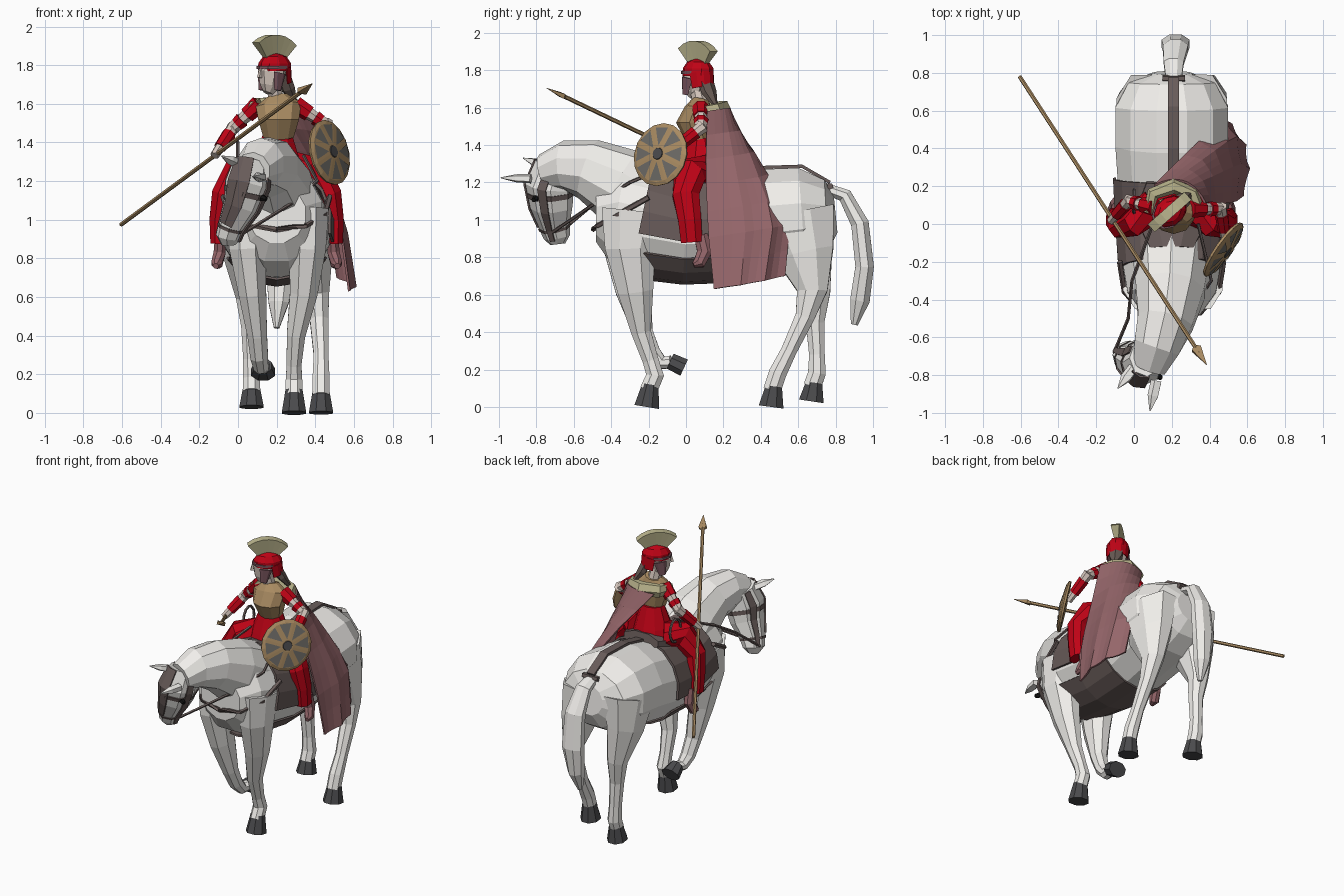
import bpy, bmesh
from math import sin, cos, pi, radians
from mathutils import Vector as V

MATS = {}
RED, TAN, BROWN, CAPE = (190, 10, 28), (168, 138, 98), (104, 92, 90), (148, 102, 106)
SKIN, DARK, CREAM, HELM = (215, 200, 190), (76, 76, 78), (188, 182, 142), (118, 84, 92)
WHITE = (240, 238, 234)
X = V((1, 0, 0))


def mesh(name, verts, faces, color):
    bm = bmesh.new()
    vs = [bm.verts.new(v) for v in verts]
    for f in faces:
        bm.faces.new([vs[i] for i in f])
    bmesh.ops.recalc_face_normals(bm, faces=bm.faces)
    me = bpy.data.meshes.new(name)
    bm.to_mesh(me)
    bm.free()
    ob = bpy.data.objects.new(name, me)
    bpy.context.collection.objects.link(ob)
    if color not in MATS:
        MATS[color] = bpy.data.materials.new("colour")
        MATS[color].diffuse_color = [(c / 255) ** 2.2 for c in color] + [1]
    me.materials.append(MATS[color])
    return ob


def loft(name, rings, color, closed=True):
    n = len(rings[0])
    faces = []
    for i in range(len(rings) - 1):
        for j in range(n if closed else n - 1):
            k = (j + 1) % n
            faces.append((i * n + j, i * n + k, (i + 1) * n + k, (i + 1) * n + j))
    if closed:
        faces += [tuple(range(n)), tuple(range((len(rings) - 1) * n, len(rings) * n))]
    return mesh(name, [v for r in rings for v in r], faces, color)


def tube(name, pts, color=WHITE, n=8, ref=X, arc=None, grow=1.03):
    """Loft elliptical sections (x, y, z, side radius, depth radius) along a path."""
    c = [V(p[:3]) for p in pts]
    rings = []
    for i, p in enumerate(pts):
        t = (c[min(i + 1, len(c) - 1)] - c[max(i - 1, 0)]).normalized()
        r = ref if abs(t.dot(ref)) < .93 else V((0, 0, 1))
        s = (r - t * t.dot(r)).normalized()
        d = t.cross(s)
        if arc:
            angles = [radians(arc[0] + (arc[1] - arc[0]) * j / n) for j in range(n + 1)]
        else:
            angles = [2 * pi * (j + .5) / n for j in range(n)]
        rings.append([c[i] + s * cos(a) * p[3] * grow + d * sin(a) * p[4] * grow for a in angles])
    return loft(name, rings, color, arc is None)


def cord(name, pts, r, color, n=5):
    return tube(name, [tuple(p) + (r, r) for p in pts], color, n)


def thicken(ob, t):
    m = ob.modifiers.new("thickness", 'SOLIDIFY')
    m.thickness = t
    m.offset = 0


# horse body and neck
body = [(.2, .8, 1.03, .1, .1), (.2, .75, 1.025, .23, .19), (.2, .62, 1.02, .3, .26),
        (.2, .42, 1.0, .3, .275), (.2, .2, .95, .285, .27), (.2, 0, .94, .275, .265),
        (.2, -.2, .98, .265, .285), (.2, -.37, 1.03, .235, .25), (.2, -.48, 1.03, .15, .15)]
tube("horse_body", body, n=12)
tube("horse_neck", [(.2, -.15, 1.05, .22, .24), (.19, -.36, 1.19, .185, .2), (.165, -.52, 1.27, .15, .16),
                    (.12, -.65, 1.29, .125, .13), (.08, -.76, 1.26, .09, .09)], n=10)

# horse head and ears
LAT = V((.85, -.4, -.3)).normalized()
head = [(.07, -.7, 1.29, .09, .11), (.05, -.73, 1.18, .11, .13), (.02, -.72, 1.07, .09, .115),
        (-.03, -.705, .97, .068, .085), (-.05, -.69, .91, .062, .072), (-.05, -.685, .87, .035, .04)]
tube("horse_head", head, ref=LAT)
for base, tip in (((.0, -.76, 1.29), (-.085, -.87, 1.33)), ((.12, -.83, 1.22), (.085, -.99, 1.225))):
    m = [(a + b) / 2 for a, b in zip(base, tip)]
    tube("horse_ear", [base + (.03, .025), tuple(m) + (.03, .022), tip + (.003, .003)], WHITE, 5)

# legs and hooves
legs = {
    "front_leg_planted": [(.36, -.28, 1.05, .115, .18), (.36, -.3, .85, .1, .14), (.34, -.27, .62, .075, .1),
                          (.3, -.24, .4, .05, .055), (.29, -.19, .25, .04, .045), (.29, -.165, .17, .045, .05),
                          (.29, -.2, .09, .045, .05)],
    "front_leg_raised": [(.05, -.28, 1.05, .115, .18), (.05, -.31, .85, .1, .14), (.075, -.28, .62, .075, .1),
                         (.1, -.23, .4, .053, .055), (.11, -.18, .29, .048, .046), (.12, -.13, .235, .04, .038),
                         (.13, -.08, .24, .036, .036)],
    "hind_leg_planted": [(.36, .58, 1.02, .14, .23), (.385, .635, .82, .11, .165), (.41, .675, .62, .066, .085),
                         (.42, .635, .48, .05, .054), (.43, .55, .3, .04, .044), (.43, .49, .18, .046, .05),
                         (.43, .46, .09, .045, .05)],
    "hind_leg_back": [(.04, .58, 1.02, .14, .23), (.03, .64, .82, .11, .155), (.05, .7, .6, .064, .075),
                      (.06, .69, .45, .046, .052), (.065, .7, .28, .04, .044), (.07, .7, .18, .046, .05),
                      (.07, .675, .11, .045, .05)]}
for name, pts in legs.items():
    tube(name, pts)
hooves = [((.29, -.19, .12), (.29, -.21, 0)), ((.13, -.085, .245), (.13, -.01, .21)),
          ((.43, .47, .11), (.43, .455, 0)), ((.07, .685, .13), (.07, .67, .03))]
for top, bottom in hooves:
    tube("hoof", [top + (.046, .046), bottom + (.066, .07 if bottom[2] < .1 else .05)], DARK)

# tail
tube("tail", [(.21, .74, 1.17, .04, .03), (.21, .85, 1.13, .055, .04), (.22, .93, .98, .07, .05),
              (.22, .955, .75, .078, .052), (.21, .93, .57, .055, .055), (.2, .9, .44, .015, .02)])

# saddle cloth, belly band and crupper
cloth = [(x, y, z, rx * 1.05, rz * 1.04) for x, y, z, rx, rz in body[4:7]]
cloth[0] = (.2, .24, .96, .3, .285)
cloth[-1] = (.2, -.24, .99, .272, .297)
thicken(tube("saddle_cloth", cloth, BROWN, arc=(-12, 192), n=9), .015)
thicken(tube("belly_band", [(x, y, z, rx * .98, rz * .99) for x, y, z, rx, rz in cloth], BROWN, arc=(212, 328), n=6), .012)
for a in (-28, 192):
    tube("girth_strap", [(.2, -.04, .945, .29, .285), (.2, .04, .945, .29, .285)], BROWN, arc=(a, a + 16), n=2)
tube("saddle", [(.2, -.13, 1.24, .12, .06), (.2, -.03, 1.22, .17, .05), (.2, .12, 1.22, .18, .05),
                (.2, .22, 1.24, .14, .05)], BROWN)
tube("crupper_strap", [(.21, .18, 1.23, .04, .012), (.21, .4, 1.28, .04, .012), (.21, .62, 1.287, .04, .012),
                       (.21, .77, 1.2, .04, .012)], BROWN, 4)
cord("crupper_loop", [(.15, .77, 1.18), (.27, .77, 1.18)], .018, BROWN)

# bridle, breast strap and reins
H = [(x, y, z, a * 1.05, b * 1.05) for x, y, z, a, b in head]
thicken(tube("face_plate", H[:4], BROWN, arc=(60, 120), n=2, ref=LAT), .01)
for a in (-12, 172):
    thicken(tube("cheek_strap", H[:5], BROWN, arc=(a, a + 20), n=1, ref=LAT), .008)
for t0, t1, i in ((.05, .3, 3), (.25, .5, 1)):
    band = [tuple(p + (q - p) * t for p, q in zip(H[i], H[i + 1])) for t in (t0, t1)]
    tube("bridle_band", band, BROWN, ref=LAT)
for s in (1, -1):
    def fx(d): return .2 + s * d
    cord("breast_strap", [(fx(.275), -.2, 1.12), (fx(.25), -.36, 1.03), (fx(.15), -.47, .97), (.2, -.495, .95)], .015, BROWN)
    cord("rein", [(-.04 + s * .065, -.7 - s * .02, .93), (.12 + s * .15, -.5, 1.08), (fx(.21), -.3, 1.2),
                  (.22 + s * .12, 0, 1.33)], .009, BROWN)
    eye = V((.05, -.77, 1.14)) + LAT * s * .1
    tube("horse_eye", [tuple(eye - LAT * .015) + (.018, .018), tuple(eye + LAT * .012) + (.012, .012)],
         (25, 25, 25), 6)

# rider torso, skirt and neck
tube("tunic_skirt", [(.2, .08, 1.2, .15, .14), (.2, .08, 1.3, .125, .11), (.205, .08, 1.44, .078, .065)], RED, 10)
tube("breastplate", [(.21, .07, 1.43, .08, .068), (.21, .05, 1.52, .108, .1), (.21, .07, 1.59, .12, .075),
                     (.2, .08, 1.64, .055, .045)], TAN, 10)
tube("rider_neck", [(.2, .08, 1.6, .042, .042), (.185, .06, 1.7, .038, .04)], SKIN)

# rider legs and feet
for s in (1, -1):
    def leg(name, pts, col):
        tube(name, [(.2 + s * p[0],) + p[1:] for p in pts], col)
    leg("trouser_leg", [(.09, .1, 1.26, .09, .09), (.2, .02, 1.25, .08, .09), (.28, .0, 1.13, .06, .075),
                        (.3, .02, 1.0, .05, .065), (.3, .03, .88, .045, .06)], RED)
    leg("rider_foot", [(.29, .08, .92, .03, .04), (.295, .1, .83, .033, .042), (.31, .07, .77, .03, .035),
                       (.315, .04, .76, .015, .015)], CAPE)

# rider arms, each split into sleeve, elbow and bracer
arms = [[(.1, .09, 1.59), (-.03, .12, 1.47), (-.11, .03, 1.35)],
        [(.31, .08, 1.59), (.46, .08, 1.49), (.48, -.06, 1.38)]]
for arm in arms:
    a, b, c = [V(p) for p in arm]
    for p, q, t0, t1, r, col in ((a, b, -.08, .4, .047, RED), (a, b, .4, .6, .034, SKIN), (a, b, .6, .8, .04, RED),
                                 (a, b, .8, 1, .034, SKIN), (b, c, -.1, .2, .034, SKIN), (b, c, .2, .8, .036, RED),
                                 (b, c, .8, 1.15, .026, SKIN)):
        u, v = p.lerp(q, t0), p.lerp(q, t1)
        tube("arm_section", [tuple(u) + (r, r), tuple(v) + (r * .88, r * .88)], col, 7)

# rider head, helmet, crest and hair
F = V((-.75, -.66, 0)).normalized()
S = F.cross(V((0, 0, 1)))
C = V((.19, .065, 1.76))


def ring(f, z, r, rf):
    return tuple(C + F * f + V((0, 0, z))) + (r, rf)


tube("rider_head", [ring(.045, -.105, .025, .028), ring(.03, -.07, .048, .06), ring(.02, 0, .06, .08),
                    ring(.01, .06, .05, .06)], SKIN, ref=S)
tube("nose", [ring(.095, .02, .008, .008), ring(.105, -.025, .013, .013)], SKIN, 4, ref=S)
tube("helmet", [ring(0, .01, .073, .09), ring(0, .05, .072, .09), ring(0, .085, .05, .065), ring(0, .1, .015, .02)],
     RED, 10, ref=S)
tube("helmet_brow", [ring(.01, .02, .076, .092), ring(.01, .035, .076, .092)], HELM, 10, ref=S)
thicken(tube("neck_guard", [ring(-.015, -.06, .066, .08), ring(0, .02, .072, .088)], RED, 6, ref=S, arc=(-10, -170)), .006)
for s in (1, -1):
    c = C + S * s * .062
    tube("cheek_guard", [tuple(c + F * .02) + (.01, .04), tuple(c + F * .035 - V((0, 0, .09))) + (.01, .022)],
         HELM, 6, ref=S)
crest = []
for i in range(7):
    a = radians(50 + 82 * i / 6)
    d = F * cos(a) + V((0, 0, sin(a)))
    outer = .205 - .015 * i / 6
    crest.append([C + d * r + S * w for r, w in ((.085, -.012), (.085, .012), (outer, .028), (outer, -.028))])
loft("helmet_crest", crest, CREAM)
tube("hair", [ring(-.05, 0, .05, .03), ring(-.09, -.08, .045, .03), ring(-.14, -.15, .012, .012)],
     (105, 92, 86), 6, ref=S)

# cape and collar
rows = [((.09, .19, 1.58), (.27, .28, 1.61), (.36, .1, 1.58)), ((.27, .37, 1.33), (.44, .37, 1.31), (.42, .09, 1.28)),
        ((.44, .54, 1.02), (.58, .45, 1.0), (.51, .1, .95)), ((.49, .51, .7), (.64, .36, .66), (.55, .13, .63))]
sheet = []
for i in range(8):
    t = i * 3 / 7
    k = min(int(t), 2)
    a, b, c = [V(rows[k][j]).lerp(V(rows[k + 1][j]), t - k) for j in range(3)]
    line = []
    for j in range(10):
        u = j / 9
        p = a * (1 - u) ** 2 + b * 2 * u * (1 - u) + c * u * u
        line.append(p + V((.8, .6, 0)) * (.012 * i / 7 * cos(j * 2 * pi / 3) + .02))
    sheet.append(line)
thicken(loft("cape", sheet, CAPE, closed=False), .012)
tube("cape_collar", [(.08, .06, 1.58, .035, .03), (.1, .16, 1.59, .045, .035), (.21, .2, 1.59, .05, .04),
                     (.31, .16, 1.58, .045, .035), (.35, .06, 1.57, .035, .03)], CREAM, 6, ref=V((0, 0, 1)))

# shield with star pattern
N = V((.78, -.55, .2)).normalized()
U = V((.55, .78, 0)).normalized()
W = N.cross(U)
O = V((.48, -.14, 1.35))


def on_shield(r, a, h):
    return O + (U * cos(a) + W * sin(a)) * r + N * h


def disc(name, sections, col):
    loft(name, [[on_shield(r, 2 * pi * j / 16, h) for j in range(16)] for r, h in sections], col)


disc("shield_face", [(.14, -.02), (.168, -.018), (.172, -.004), (.152, .006), (.04, .02)], TAN)
disc("shield_hub", [(.035, .015), (.03, .024)], DARK)
for i in range(8):
    a = i * pi / 4
    q = [on_shield(.045, a, .022), on_shield(.1, a - .22, .016), on_shield(.15, a - .27, .01),
         on_shield(.15, a + .27, .01), on_shield(.1, a + .22, .016)]
    mesh("shield_ray", q, [(0, 1, 2, 3, 4)], (108, 106, 102))

# spear and coiled rope
B, T = V((-.605, .78, .975)), V((.385, -.745, 1.705))
cord("spear_shaft", [B, B.lerp(T, .96)], .011, TAN, 6)
tube("spear_head", [tuple(B.lerp(T, t)) + (r, r * .5) for t, r in ((.935, .012), (.945, .036), (1, .002))], TAN, 4)
cord("rope_coil", [(.0, .12 + .06 * cos(j * pi / 6), 1.32 + .08 * sin(j * pi / 6)) for j in range(13)], .009, BROWN)
